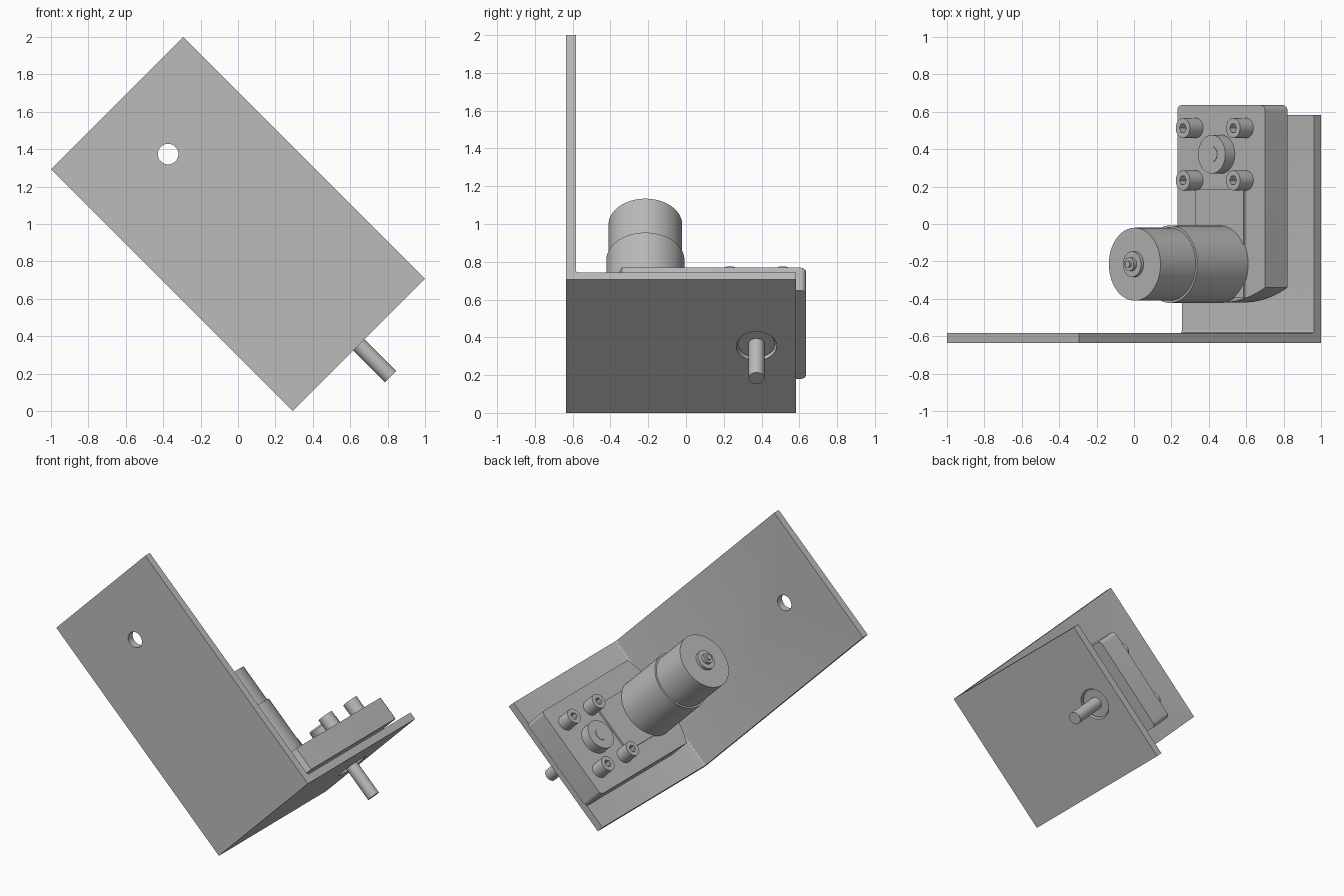
import bpy, bmesh, math
from mathutils import Matrix, Vector

if "Cube" in bpy.data.objects:
    bpy.data.objects.remove(bpy.data.objects["Cube"])

# One grey metal for every part
metal = bpy.data.materials.new("grey_metal")
GREY = (0.5, 0.5, 0.5, 1)
metal.use_nodes = True
metal.diffuse_color = GREY
metal.node_tree.nodes["Principled BSDF"].inputs["Base Color"].default_value = GREY

# The assembly is laid out upright, then tipped 45 degrees about y
HALF = math.sqrt(0.125)
TILT = Matrix.Translation((1 - HALF, 0, HALF)) @ Matrix.Rotation(-math.pi / 4, 4, "Y")
WIDTH, LENGTH, SHEET = 1.0, 1.8284, 0.052
FRONT, BACK = -0.635, 0.583
SHAFT_Y, MOTOR_Y = 0.373, -0.215
BOX_LOW, BOX_TOP, PAD_TOP = 0.086, 0.255, 0.268


def finish(name, bm):
    bmesh.ops.recalc_face_normals(bm, faces=bm.faces)
    bm.transform(TILT)
    mesh = bpy.data.meshes.new(name)
    bm.to_mesh(mesh)
    bm.free()
    mesh.materials.append(metal)
    obj = bpy.data.objects.new(name, mesh)
    bpy.context.collection.objects.link(obj)
    return obj


def smooth(obj):
    bpy.ops.object.select_all(action="DESELECT")
    obj.select_set(True)
    bpy.context.view_layer.objects.active = obj
    bpy.ops.object.shade_smooth_by_angle(angle=math.radians(30))


def prism(name, outline, push):
    """Extrude a closed outline along a vector."""
    bm = bmesh.new()
    face = bm.faces.new([bm.verts.new(p) for p in outline])
    side = bmesh.ops.extrude_face_region(bm, geom=[face], use_keep_orig=True)
    moved = [g for g in side["geom"] if isinstance(g, bmesh.types.BMVert)]
    bmesh.ops.translate(bm, verts=moved, vec=Vector(push))
    return finish(name, bm)


def ring(x, y, z, radius, sides):
    return [(x + radius * math.cos(2 * math.pi * i / sides),
             y + radius * math.sin(2 * math.pi * i / sides), z) for i in range(sides)]


def rod(name, x, y, low, high, radius, sides=64):
    return prism(name, ring(x, y, low, radius, sides), (0, 0, high - low))


def turned(name, x, y, profile, sides=64):
    """Stack of (radius, height) rings with capped ends."""
    bm = bmesh.new()
    rings = [[bm.verts.new(p) for p in ring(x, y, z, r, sides)] for r, z in profile]
    for a, b in zip(rings, rings[1:]):
        for i in range(sides):
            j = (i + 1) % sides
            bm.faces.new((a[i], a[j], b[j], b[i]))
    bm.faces.new(rings[0])
    bm.faces.new(rings[-1])
    obj = finish(name, bm)
    smooth(obj)
    return obj


def cut(obj, cutter):
    mod = obj.modifiers.new("cut", "BOOLEAN")
    mod.object = cutter
    mod.operation = "DIFFERENCE"
    mod.solver = "EXACT"
    bpy.context.view_layer.objects.active = obj
    bpy.ops.object.modifier_apply(modifier=mod.name)
    bpy.data.objects.remove(cutter)


# Angle bracket: L profile with a small inner fillet and two holes
inner, r = FRONT + SHEET, 0.014
fillet = [(inner + r - r * math.cos(a), SHEET + r - r * math.sin(a))
          for a in (math.radians(d) for d in range(0, 91, 30))]
profile = [(FRONT, 0), (FRONT, LENGTH), (inner, LENGTH)] + fillet + [(BACK, SHEET), (BACK, 0)]
bracket = prism("bracket", [(-WIDTH / 2, y, z) for y, z in profile], (WIDTH, 0, 0))
cut(bracket, rod("shaft_hole_cutter", 0, SHAFT_Y, -0.1, 0.07, 0.107))
wall_hole = [(px, FRONT - 0.1, pz) for px, pz, _ in ring(0, 1.443, 0, 0.055, 48)]
cut(bracket, prism("wall_hole_cutter", wall_hole, (0, 0.3, 0)))
smooth(bracket)

# Gearbox: rounded back corners and a bowed front end
half, end, bow, r = 0.332, 0.635, 0.08, 0.03
outline = []
for side, start in ((1, 0), (-1, 90)):
    for d in range(start, start + 91, 15):
        a = math.radians(d)
        outline.append((side * (half - r) + r * math.cos(a), end - r + r * math.sin(a), BOX_LOW))
R = (half ** 2 + bow ** 2) / (2 * bow)
sweep = math.asin(half / R)
for i in range(25):
    a = sweep * (i / 12 - 1)
    outline.append((R * math.sin(a), -0.34 - bow + R - R * math.cos(a), BOX_LOW))
smooth(prism("gearbox", outline, (0, 0, BOX_TOP - BOX_LOW)))

# Raised pad under the motor
pad = [(-0.18, -0.395), (0.18, -0.395), (0.18, 0.185), (-0.18, 0.185)]
prism("motor_pad", [(x, y, BOX_TOP - 0.01) for x, y in pad], (0, 0, PAD_TOP - BOX_TOP + 0.01))

# Motor: wide gear stage, narrower can, rear bearing and spindle tip
turned("motor", 0, MOTOR_Y, [
    (0.207, PAD_TOP - 0.01), (0.207, 0.643), (0.195, 0.643), (0.195, 0.909),
    (0.068, 0.909), (0.068, 0.93), (0.036, 0.93), (0.036, 0.952),
    (0.018, 0.952), (0.018, 0.965)])

# Output bearing caps and shaft
turned("bearing_cap", 0, SHAFT_Y, [(0.103, BOX_TOP - 0.01), (0.103, 0.327)])
turned("output_boss", 0, SHAFT_Y, [(0.098, 0.015), (0.098, BOX_LOW + 0.01)])
turned("output_shaft", 0, SHAFT_Y, [(0.0425, -0.24), (0.0425, 0.33)])

# Four socket-head bolts around the bearing cap
for sx in (-1, 1):
    for sy in (-1, 1):
        x, y = sx * 0.19, SHAFT_Y + sy * 0.14
        bolt = turned("gearbox_bolt", x, y, [(0.053, BOX_TOP - 0.01), (0.053, 0.355)], 40)
        cut(bolt, rod("socket_cutter", x, y, 0.31, 0.4, 0.026, 6))
        smooth(bolt)
